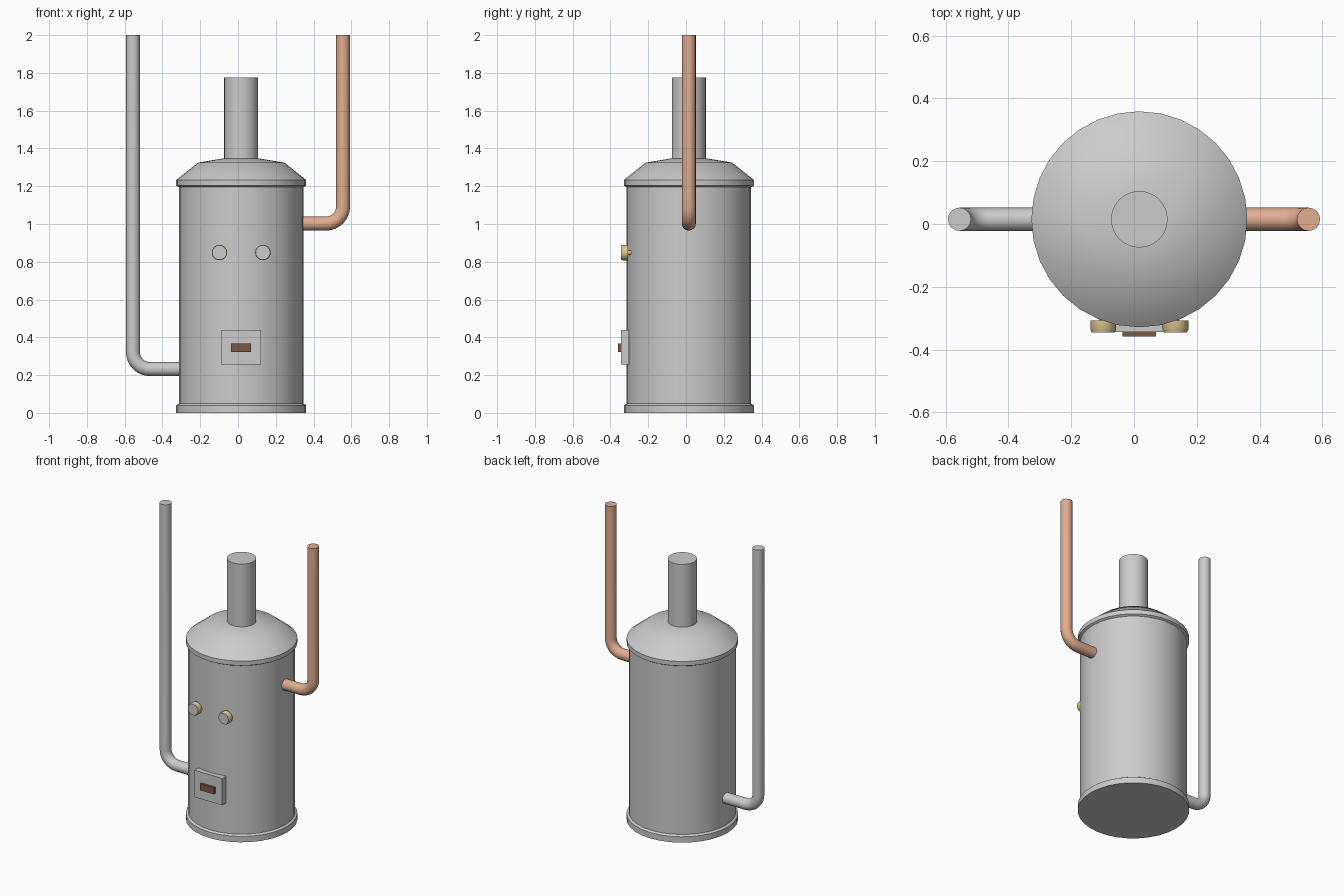
import bpy, bmesh, math
from mathutils import Matrix, Vector

if "Cube" in bpy.data.objects:
    bpy.data.objects.remove(bpy.data.objects["Cube"])

CX, CY = 0.017, 0.015   # boiler axis


def material(name, rgb):
    m = bpy.data.materials.new(name)
    m.diffuse_color = (*rgb, 1)
    m.use_nodes = True
    m.node_tree.nodes["Principled BSDF"].inputs["Base Color"].default_value = m.diffuse_color
    return m


copper = material("copper", (0.75, 0.42, 0.28))
brass = material("brass", (0.72, 0.55, 0.28))
brown = material("brown", (0.2, 0.1, 0.06))


def finish(obj, mat=None, smooth=True):
    if mat:
        obj.data.materials.append(mat)
    bpy.ops.object.select_all(action='DESELECT')
    obj.select_set(True)
    bpy.context.view_layer.objects.active = obj
    if smooth:
        bpy.ops.object.shade_smooth_by_angle(angle=math.radians(35))
    return obj


def lathe(name, profile, origin, mat=None, facing=None, sides=32):
    """Closed solid turned from (radius, height) points; a zero radius makes a pole."""
    bm = bmesh.new()
    rings = []
    for r, z in profile:
        n = 1 if r == 0 else sides
        rings.append([bm.verts.new((r * math.cos(2 * math.pi * i / sides),
                                    r * math.sin(2 * math.pi * i / sides), z))
                      for i in range(n)])
    for a, b in zip(rings, rings[1:]):
        for i in range(sides):
            j = (i + 1) % sides
            if len(b) == 1:
                bm.faces.new((a[i], a[j], b[0]))
            else:
                bm.faces.new((a[i], a[j], b[j], b[i]))
    for ring in (rings[0], rings[-1]):
        if len(ring) > 1:
            bm.faces.new(ring)
    if facing:
        bm.transform(facing)
    bmesh.ops.recalc_face_normals(bm, faces=bm.faces)
    me = bpy.data.meshes.new(name)
    bm.to_mesh(me)
    bm.free()
    obj = bpy.data.objects.new(name, me)
    bpy.context.collection.objects.link(obj)
    obj.location = origin
    return finish(obj, mat)


def box(name, x, y, z, mat=None):
    bm = bmesh.new()
    bmesh.ops.create_cube(bm, size=1)
    size = [b - a for a, b in (x, y, z)]
    bmesh.ops.scale(bm, vec=size, verts=bm.verts)
    me = bpy.data.meshes.new(name)
    bm.to_mesh(me)
    bm.free()
    obj = bpy.data.objects.new(name, me)
    bpy.context.collection.objects.link(obj)
    obj.location = [(a + b) / 2 for a, b in (x, y, z)]
    return finish(obj, mat, smooth=False)


def elbow_pipe(name, side, z, mat=None, radius=0.037, bend=0.09, steps=8):
    """Pipe leaving the tank sideways, then turning straight up."""
    x = 0.556
    path = [(side * 0.29, z)]
    for i in range(steps + 1):
        a = math.pi / 2 * i / steps
        path.append((side * (x - bend + bend * math.sin(a)),
                     z + bend - bend * math.cos(a)))
    path.append((side * x, 2.0))
    cu = bpy.data.curves.new(name, 'CURVE')
    cu.dimensions = '3D'
    cu.bevel_depth = radius
    cu.bevel_resolution = 6
    cu.use_fill_caps = True
    sp = cu.splines.new('POLY')
    sp.points.add(len(path) - 1)
    for p, (px, pz) in zip(sp.points, path):
        p.co = (px, CY, pz, 1)
    obj = bpy.data.objects.new(name, cu)
    bpy.context.collection.objects.link(obj)
    bpy.ops.object.select_all(action='DESELECT')
    obj.select_set(True)
    bpy.context.view_layer.objects.active = obj
    bpy.ops.object.convert(target='MESH')
    return finish(bpy.context.object, mat)


# Tank with base rim, top rim and domed lid
lathe("tank", [(0.344, 0), (0.344, 0.04), (0.33, 0.049), (0.33, 1.195),
               (0.344, 1.203), (0.344, 1.233), (0.229, 1.325),
               (0.09, 1.348), (0, 1.352)], (CX, CY, 0))

# Chimney flue
lathe("flue", [(0.09, 1.33), (0.09, 1.775)], (CX, CY, 0))

# Water pipes
elbow_pipe("cold_pipe", -1, 0.232)
elbow_pipe("hot_pipe", 1, 1.002, copper)

# Two dial gauges: brass case, grey face, short stem into the tank
front = Matrix.Rotation(math.pi / 2, 4, 'X')
for label, sx in (("left", -1), ("right", 1)):
    pos = Vector((CX + sx * 0.115, 0, 0.849))
    lathe(f"{label}_gauge_case", [(0.012, 0.28), (0.012, 0.307), (0.041, 0.307),
                                  (0.041, 0.337), (0.038, 0.343)],
          pos, brass, front)
    lathe(f"{label}_gauge_face", [(0.037, 0.338), (0.037, 0.345)], pos, None, front)

# Firebox door and handle
box("firebox_door", (CX - 0.105, CX + 0.105), (-0.344, -0.303), (0.257, 0.44))
box("door_handle", (CX - 0.053, CX + 0.053), (-0.359, -0.34), (0.323, 0.368), brown)
